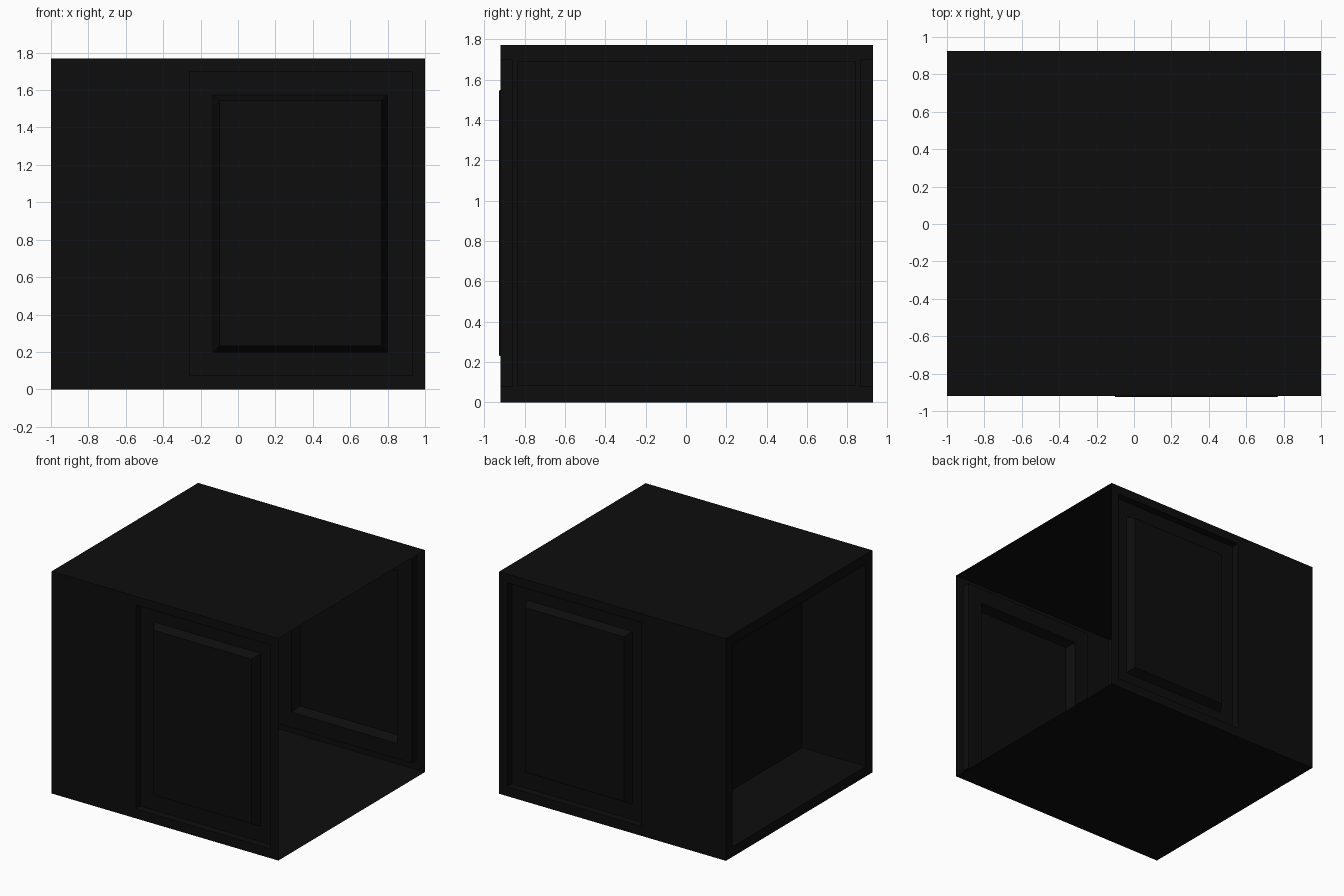
import bpy

if "Cube" in bpy.data.objects:
    bpy.data.objects.remove(bpy.data.objects["Cube"])

black = bpy.data.materials.new("matte_black")
black.diffuse_color = (0.004, 0.004, 0.004, 1)
black.use_nodes = True
black.node_tree.nodes["Principled BSDF"].inputs["Base Color"].default_value = black.diffuse_color

H = 1.77          # cabinet height
FRONT, BACK = -0.92, 0.926


def panel(name, rings, place, flip=False):
    """Nested rectangles (u0, u1, v0, v1, depth) bridged outside to inside, last one capped."""
    verts, faces = [], []
    for u0, u1, v0, v1, d in rings:
        verts += [place(u, v, d) for u, v in ((u0, v0), (u1, v0), (u1, v1), (u0, v1))]
    for r in range(len(rings) - 1):
        a, b = r * 4, r * 4 + 4
        for i in range(4):
            j = (i + 1) % 4
            faces.append((a + i, a + j, b + j, b + i))
    n = len(verts)
    faces.append((n - 4, n - 3, n - 2, n - 1))
    if flip:
        faces = [f[::-1] for f in faces]
    mesh = bpy.data.meshes.new(name)
    mesh.from_pydata(verts, [], faces)
    mesh.materials.append(black)
    obj = bpy.data.objects.new(name, mesh)
    bpy.context.collection.objects.link(obj)


def door_wall(name, y, inward, flip):
    # flat wall, recessed door field, bevelled raised centre panel
    deep = y + inward * 0.06
    proud = y - inward * (0.006 if not flip else 0.0)
    door = (-0.257, 0.93, 0.075, 1.70)
    panel(name, [(-1, 1, 0, H, y),
                 (*door, y),
                 (*door, deep),
                 (-0.134, 0.80, 0.197, 1.575, deep),
                 (-0.10, 0.767, 0.232, 1.545, proud)],
          lambda u, v, d: (u, d, v), flip)


# Front and back walls with panelled doors
door_wall("front_door_wall", FRONT, 1, False)
door_wall("back_door_wall", BACK, -1, True)

# Left side with deep open compartment (right side stays open)
cavity = (FRONT + 0.085, BACK - 0.085, 0.08, 1.69)
panel("side_compartment", [(FRONT, BACK, 0, H, -1), (*cavity, -1), (*cavity, -0.44)],
      lambda u, v, d: (d, u, v), True)

# Top and base boards
for name, z, flip in (("top_board", H, False), ("base_board", 0, True)):
    panel(name, [(-1, 1, FRONT, BACK, z)], lambda u, v, d: (u, v, d), flip)
